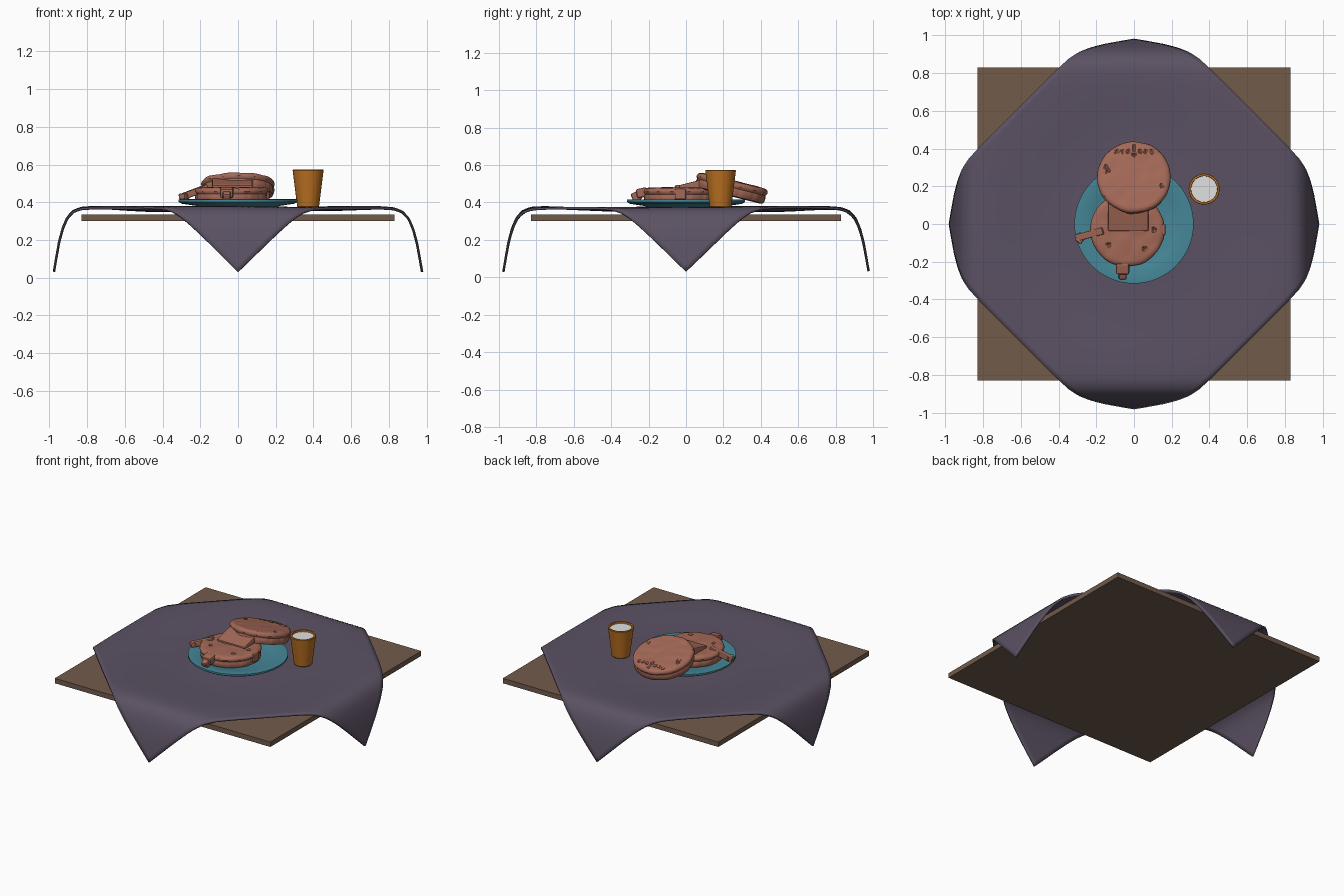
import bpy, bmesh, math
from mathutils import Matrix, Vector, noise

if "Cube" in bpy.data.objects:
    bpy.data.objects.remove(bpy.data.objects["Cube"])

def mat(name, r, g, b):
    m = bpy.data.materials.new(name)
    m.diffuse_color = (r, g, b, 1)
    m.use_nodes = True
    m.node_tree.nodes["Principled BSDF"].inputs["Base Color"].default_value = m.diffuse_color
    return m

WOOD = mat("brown wood", 0.165, 0.105, 0.07)
CLOTH = mat("purple cloth", 0.105, 0.083, 0.125)
TEAL = mat("teal ceramic", 0.06, 0.24, 0.31)
ORANGE = mat("orange cup", 0.50, 0.165, 0.015)
MILK = mat("white milk", 0.75, 0.75, 0.76)
BISCUIT = mat("baked biscuit", 0.37, 0.14, 0.095)

def finish(name, bm, material, smooth=None):
    me = bpy.data.meshes.new(name)
    bm.to_mesh(me)
    bm.free()
    ob = bpy.data.objects.new(name, me)
    bpy.context.collection.objects.link(ob)
    me.materials.append(material)
    if smooth:
        bpy.ops.object.select_all(action='DESELECT')
        ob.select_set(True)
        bpy.context.view_layer.objects.active = ob
        bpy.ops.object.shade_smooth_by_angle(angle=math.radians(smooth))
    return ob

def box(name, loc, size, material, rot=(0, 0, 0), bevel=0.0):
    bm = bmesh.new()
    bmesh.ops.create_cube(bm, size=1)
    bmesh.ops.scale(bm, vec=size, verts=bm.verts)
    if bevel:
        bmesh.ops.bevel(bm, geom=bm.edges[:], offset=bevel, segments=2, affect='EDGES', profile=0.5)
    ob = finish(name, bm, material)
    ob.location, ob.rotation_euler = loc, rot
    return ob

def lathe(name, profile, loc, material, n=48):
    bm = bmesh.new()
    rings = [[bm.verts.new((r * math.cos(2 * math.pi * i / n), r * math.sin(2 * math.pi * i / n), z))
              for i in range(n)] if r > 0 else [bm.verts.new((0, 0, z))] * n for r, z in profile]
    for a, b in zip(rings, rings[1:]):
        for i in range(n):
            j = (i + 1) % n
            bm.faces.new(list(dict.fromkeys((a[i], a[j], b[j], b[i]))))
    bmesh.ops.recalc_face_normals(bm, faces=bm.faces)
    ob = finish(name, bm, material, 35)
    ob.location = loc
    return ob

# table top
box("table_top", (0, 0, 0.319), (1.66, 1.66, 0.034), WOOD)

# tablecloth: a diamond whose four corners bend over the table edges
BEND = [(0.76, 0.0), (0.83, -0.004), (0.875, -0.02), (0.91, -0.055), (0.935, -0.11), (0.955, -0.18),
        (0.972, -0.27), (0.988, -0.362)]

def drape(d):
    if d <= BEND[0][0]:
        return d, 0.0
    s = (d - BEND[0][0]) / (1.23 - BEND[0][0]) * 0.455
    for (a, za), (b, zb) in zip(BEND, BEND[1:]):
        seg = math.hypot(b - a, zb - za)
        if s <= seg:
            t = s / seg
            return a + (b - a) * t, za + (zb - za) * t
        s -= seg
    return BEND[-1]

def cloth_point(u, v):
    fx, fy = 0.615 * (u - v), 0.615 * (u + v)
    x, zx = drape(abs(fx))
    y, zy = drape(abs(fy))
    wave = 0.007 * math.cos(7.6 * math.hypot(fx, fy)) + 0.003 * math.sin(5 * fx - 3 * fy)
    return math.copysign(x, fx), math.copysign(y, fy), 0.371 + zx + zy + wave

N = 64
bm = bmesh.new()
grid = [[bm.verts.new(cloth_point(2 * i / N - 1, 2 * j / N - 1)) for j in range(N + 1)] for i in range(N + 1)]
for i in range(N):
    for j in range(N):
        bm.faces.new((grid[i][j], grid[i + 1][j], grid[i + 1][j + 1], grid[i][j + 1]))
cloth = finish("tablecloth", bm, CLOTH, 50)
sol = cloth.modifiers.new("thickness", 'SOLIDIFY')
sol.thickness, sol.offset = 0.013, -1

# plate
lathe("plate", [(0, 0.0), (0.2, 0.0), (0.22, 0.008), (0.3, 0.02), (0.316, 0.03), (0.316, 0.042),
                (0.305, 0.044), (0.225, 0.03), (0.205, 0.024), (0, 0.024)], (0, 0, 0.373), TEAL, 64)

# cup and its drink
lathe("cup", [(0, 0), (0.054, 0), (0.058, 0.004), (0.082, 0.196), (0.080, 0.199), (0.070, 0.199),
              (0.068, 0.18), (0.05, 0.012), (0, 0.012)], (0.372, 0.185, 0.374), ORANGE)
lathe("milk", [(0, 0), (0.0695, 0), (0.0695, 0.004), (0, 0.004)], (0.372, 0.185, 0.558), MILK)

# biscuits: lumpy discs with a crimped rim, a lip below the top and small pits
def biscuit(name, radius, height, matrix, pits, seed, n=120):
    prof = [(0.0, 0), (0.85, 0), (0.95, 0.06), (0.98, 0.2), (0.985, 0.4), (0.965, 0.55), (0.985, 0.62),
            (1.0, 0.72), (0.985, 0.84), (0.95, 0.92), (0.9, 0.96)]
    prof += [(0.86 - 0.04 * k, 0.975 + 0.025 * k / 21) for k in range(21)] + [(0, 1)]
    bm = bmesh.new()
    rings = []
    for k, (r, z) in enumerate(prof):
        ring = []
        for i in range(n if r > 0 else 1):
            a = 2 * math.pi * i / n
            p = Vector((r * radius * math.cos(a), r * radius * math.sin(a), z * height))
            lump = noise.noise(p * 16 + Vector((seed, 0, 0)))
            if r > 0.9:
                f = 1 + 0.022 * lump
                if 0.1 < z < 0.7:
                    f -= 0.02 * max(0, math.cos(14 * a + seed)) ** 6
                p.x *= f
                p.y *= f
            if z > 0.9:
                p.z += 0.004 * lump
                if any((p.x - q[0]) ** 2 + (p.y - q[1]) ** 2 < 0.008 ** 2 for q in pits):
                    p.z -= 0.010
            ring.append(bm.verts.new(p))
        rings.append(ring if r > 0 else ring * n)
    for a, b in zip(rings, rings[1:]):
        for i in range(n):
            j = (i + 1) % n
            bm.faces.new(list(dict.fromkeys((a[i], a[j], b[j], b[i]))))
    bmesh.ops.recalc_face_normals(bm, faces=bm.faces)
    ob = finish(name, bm, BISCUIT, 40)
    ob.matrix_world = matrix
    return ob

biscuit("lower_biscuit", 0.197, 0.084, Matrix.Translation((-0.035, -0.03, 0.397)),
        [(-0.1, -0.08), (0.09, -0.1), (0.14, 0.0)], 3)
row = [(x, 0.135) for x in (-0.09, -0.06, -0.03, 0.03, 0.06, 0.09)]
tilt = Matrix.Translation((0, 0.232, 0.435)) @ Matrix.Rotation(math.radians(-14), 4, 'X')
biscuit("upper_biscuit", 0.195, 0.086, tilt,
        row + [(-0.14, 0.03), (-0.15, 0.05), (0.15, -0.05), (0.0, 0.15), (0.0, 0.12), (0.0, 0.165)], 9)

# filling that bridges the two biscuits, and crumbs and drips on the lower one
box("filling_bridge", (-0.03, 0.04, 0.486), (0.215, 0.15, 0.05), BISCUIT, (math.radians(14), 0, 0), 0.008)
box("front_drip", (-0.06, -0.235, 0.452), (0.07, 0.06, 0.05), BISCUIT, (math.radians(12), 0, 0), 0.01)
box("front_drip_tip", (-0.06, -0.265, 0.432), (0.042, 0.05, 0.05), BISCUIT, (math.radians(25), 0, 0), 0.01)
box("side_crumb", (-0.235, -0.055, 0.452), (0.16, 0.038, 0.035), BISCUIT,
    (0, math.radians(-20), math.radians(15)), 0.006)
box("side_crumb_end", (-0.285, -0.075, 0.432), (0.04, 0.05, 0.03), BISCUIT, (0, 0, math.radians(-35)), 0.006)
box("side_drip", (0.15, -0.03, 0.445), (0.035, 0.06, 0.06), BISCUIT, (0, 0, 0), 0.008)
